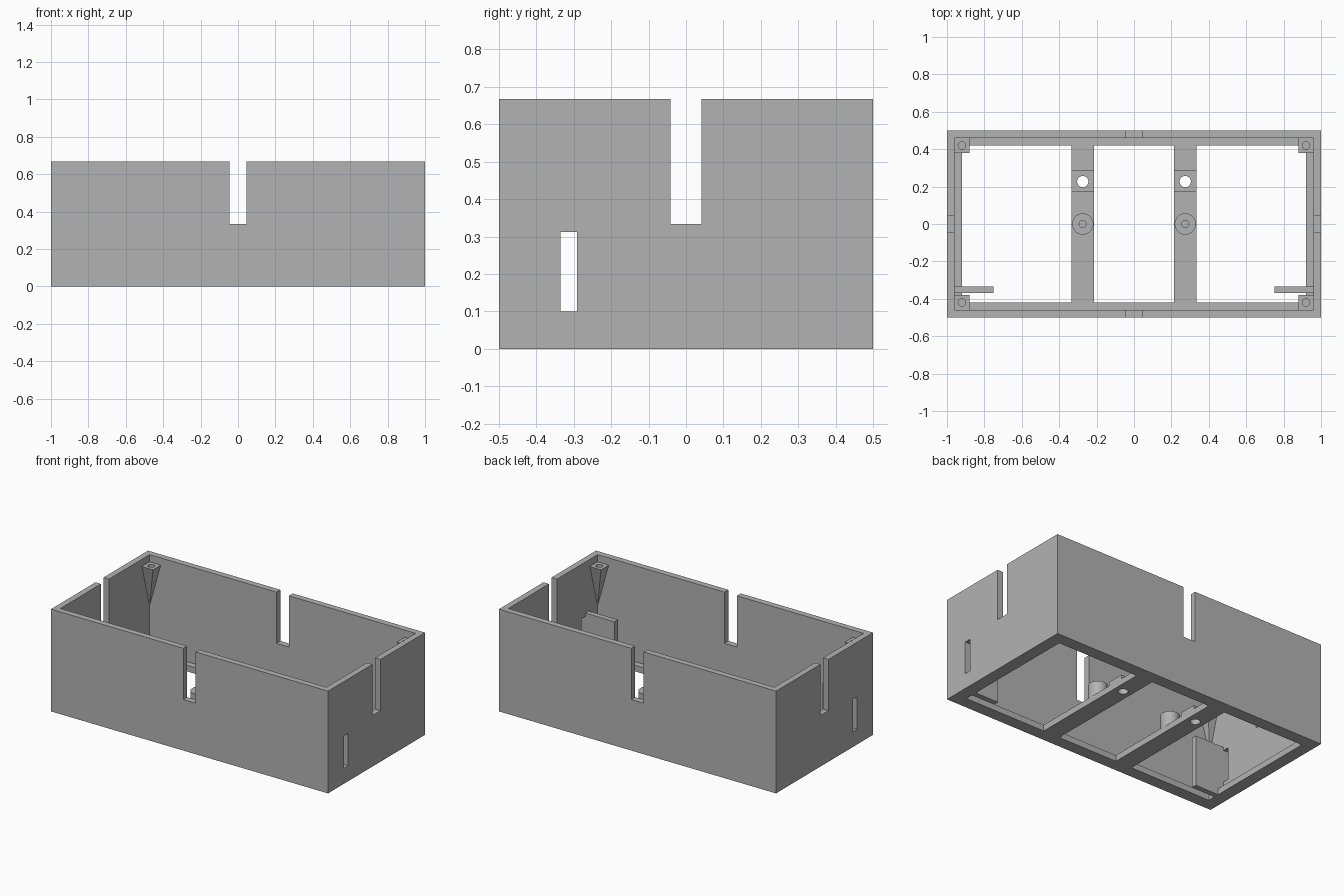
import bpy, bmesh
from mathutils import Matrix, Vector

if "Cube" in bpy.data.objects:
    bpy.data.objects.remove(bpy.data.objects["Cube"])

WALL, FLOOR, HEIGHT = 0.04, 0.04, 0.667
BAR_IN, BAR_OUT, BAR_X = 0.215, 0.333, 0.274

grey = bpy.data.materials.new("plain grey")
grey.use_nodes = True
grey.diffuse_color = (0.45, 0.45, 0.45, 1)
grey.node_tree.nodes["Principled BSDF"].inputs["Base Color"].default_value = grey.diffuse_color


def finish(name, bm):
    bmesh.ops.recalc_face_normals(bm, faces=bm.faces)
    mesh = bpy.data.meshes.new(name)
    bm.to_mesh(mesh)
    bm.free()
    mesh.materials.append(grey)
    obj = bpy.data.objects.new(name, mesh)
    bpy.context.collection.objects.link(obj)
    return obj


def box(name, x0, x1, y0, y1, z0, z1):
    bm = bmesh.new()
    size = Vector((x1 - x0, y1 - y0, z1 - z0))
    mid = Vector((x0 + x1, y0 + y1, z0 + z1)) / 2
    bmesh.ops.create_cube(bm, size=1, matrix=Matrix.Translation(mid) @ Matrix.Diagonal(size).to_4x4())
    return finish(name, bm)


def cylinder(name, x, y, z0, z1, r):
    bm = bmesh.new()
    bmesh.ops.create_cone(bm, cap_ends=True, segments=32, radius1=r, radius2=r, depth=z1 - z0,
                          matrix=Matrix.Translation((x, y, (z0 + z1) / 2)))
    return finish(name, bm)


def cut(obj, *cutters):
    for cutter in cutters:
        mod = obj.modifiers.new("cut", "BOOLEAN")
        mod.operation, mod.solver, mod.object = "DIFFERENCE", "EXACT", cutter
        bpy.context.view_layer.objects.active = obj
        bpy.ops.object.modifier_apply(modifier=mod.name)
        bpy.data.objects.remove(cutter)


def smooth(obj):
    bpy.ops.object.select_all(action="DESELECT")
    obj.select_set(True)
    bpy.context.view_layer.objects.active = obj
    bpy.ops.object.shade_smooth_by_angle()


# Open case with a rim of floor and two cross bars
case = box("case", -1, 1, -0.5, 0.5, 0, HEIGHT)
cut(case, box("cavity", WALL - 1, 1 - WALL, WALL - 0.5, 0.5 - WALL, FLOOR, 1))
for x0, x1 in ((-0.92, -BAR_OUT), (-BAR_IN, BAR_IN), (BAR_OUT, 0.92)):
    cut(case, box("floor_window", x0, x1, -0.42, 0.42, -0.1, 0.1))

# Cable notches in the rim and slots in the end walls
cut(case,
    box("long_notch", -0.045, 0.045, -2, 2, 0.333, 1),
    box("end_notch", -2, 2, -0.042, 0.042, 0.333, 1),
    box("end_slot", -2, 2, -0.335, -0.292, 0.1, 0.312))

for side, s in (("left", 1), ("right", -1)):
    # Screw hole through the bar, with a raised pad around it
    cut(case, cylinder("bar_hole", s * BAR_X, 0.227, -0.1, 0.2, 0.03))
    a, b = sorted((s * BAR_IN, s * BAR_OUT))
    pad = box(side + "_bar_pad", a, b, 0.17, 0.285, FLOOR, 0.065)
    cut(pad, cylinder("pad_hole", s * BAR_X, 0.227, -0.1, 0.2, 0.03))
    smooth(pad)

    # Round standoff in the middle of the bar
    post = cylinder(side + "_standoff", s * BAR_X, 0, FLOOR, 0.14, 0.057)
    cut(post, cylinder("standoff_hole", s * BAR_X, 0, 0.05, 0.3, 0.019))
    smooth(post)

    # Upright guide plate beside the slot, stepped over the floor rim
    bm = bmesh.new()
    outline = ((0.75, 0), (0.92, 0), (0.92, FLOOR), (0.96, FLOOR), (0.96, 0.333), (0.75, 0.333))
    face = bm.faces.new([bm.verts.new((s * x, -0.37, z)) for x, z in outline])
    new = bmesh.ops.extrude_face_region(bm, geom=[face])["geom"]
    bmesh.ops.translate(bm, vec=(0, 0.035, 0), verts=[v for v in new if isinstance(v, bmesh.types.BMVert)])
    finish(side + "_guide_plate", bm)

    # Tapered screw bosses in the corners
    for end, t in (("front", -1), ("back", 1)):
        bm = bmesh.new()
        top = [bm.verts.new((s * x, t * y, 0.62))
               for x, y in ((0.88, 0.38), (0.96, 0.38), (0.96, 0.46), (0.88, 0.46))]
        tip = bm.verts.new((s * 0.96, t * 0.46, 0.335))
        bm.faces.new(top)
        for i in range(4):
            bm.faces.new((top[i], top[i - 1], tip))
        boss = finish(f"{end}_{side}_boss", bm)
        cut(boss, cylinder("boss_hole", s * 0.92, t * 0.42, 0.57, 0.7, 0.02))

smooth(case)
